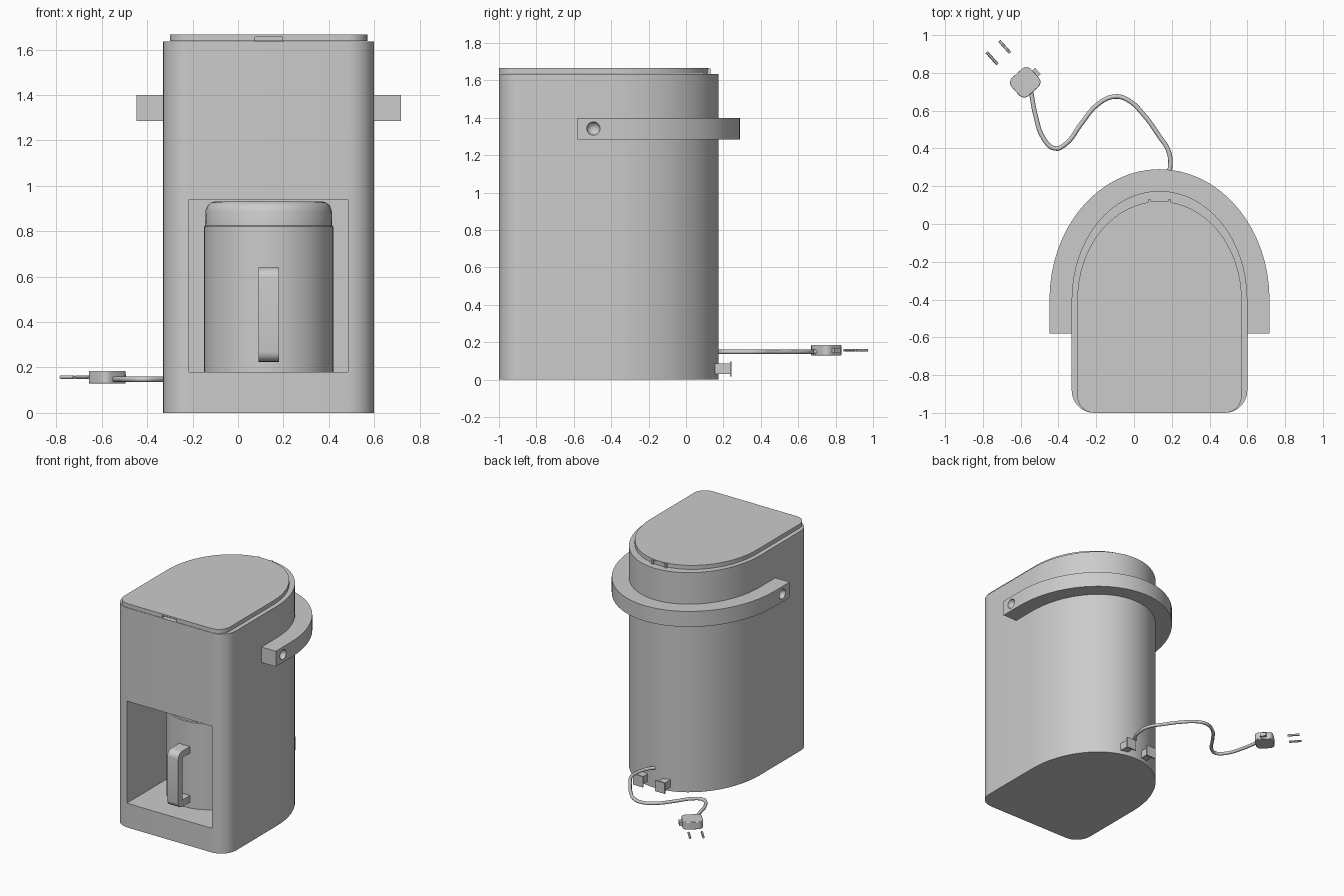
import bpy, bmesh
from math import sin, cos, pi, radians
from mathutils import Vector, Matrix

if "Cube" in bpy.data.objects:
    bpy.data.objects.remove(bpy.data.objects["Cube"])

CX = 0.135  # centre line of the machine


def finish(name, bm, smooth=True):
    bmesh.ops.recalc_face_normals(bm, faces=bm.faces)
    me = bpy.data.meshes.new(name)
    bm.to_mesh(me)
    bm.free()
    ob = bpy.data.objects.new(name, me)
    bpy.context.collection.objects.link(ob)
    if smooth:
        select(ob)
        bpy.ops.object.shade_smooth_by_angle(angle=radians(30))
    return ob


def select(ob):
    bpy.ops.object.select_all(action='DESELECT')
    ob.select_set(True)
    bpy.context.view_layer.objects.active = ob


def prism(name, pts, lo, hi, axis='z', smooth=True):
    """Extrude a 2D outline: (x, y) along z, or (y, z) along x."""
    bm = bmesh.new()
    put = (lambda a, b, c: (a, b, c)) if axis == 'z' else (lambda a, b, c: (c, a, b))
    low = [bm.verts.new(put(a, b, lo)) for a, b in pts]
    top = [bm.verts.new(put(a, b, hi)) for a, b in pts]
    bm.faces.new(low)
    bm.faces.new(top)
    for i in range(len(pts)):
        j = (i + 1) % len(pts)
        bm.faces.new((low[i], low[j], top[j], top[i]))
    return finish(name, bm, smooth)


def box(name, lo, hi):
    return prism(name, [(lo[0], lo[1]), (hi[0], lo[1]), (hi[0], hi[1]), (lo[0], hi[1])],
                 lo[2], hi[2], smooth=False)


def arc(cx, cy, rx, ry, a0, a1, n):
    return [(cx + rx * cos(radians(a0 + (a1 - a0) * i / n)),
             cy + ry * sin(radians(a0 + (a1 - a0) * i / n))) for i in range(n + 1)]


def d_outline(w, back, r):
    """Rounded front corners, straight sides, elliptical back."""
    return (arc(CX - w + r, -1 + r, r, r, 180, 270, 8) + arc(CX + w - r, -1 + r, r, r, 270, 360, 8)
            + arc(CX, -0.4, w, back + 0.4, 0, 180, 32))


def cut(ob, cutter):
    m = ob.modifiers.new("cut", 'BOOLEAN')
    m.operation, m.solver, m.object = 'DIFFERENCE', 'EXACT', cutter
    select(ob)
    bpy.ops.object.modifier_apply(modifier=m.name)
    bpy.data.objects.remove(cutter)


def bevel(ob, width, segments=3):
    m = ob.modifiers.new("bevel", 'BEVEL')
    m.width, m.segments = width, segments


# housing with the jug bay
body = prism("body", d_outline(0.465, 0.175, 0.12), 0, 1.635)
cut(body, box("bay_cutter", (-0.215, -1.2, 0.18), (0.485, -0.22, 0.94)))

# lid with finger notch and hinge
lid = prism("lid", d_outline(0.435, 0.12, 0.09), 1.637, 1.667)
cut(lid, box("notch_cutter", (CX - 0.06, -1.1, 1.6), (CX + 0.06, -0.97, 1.655)))
for s in (-1, 1):
    x = CX + s * 0.053
    box("hinge_knuckle", (x - 0.009, 0.09, 1.635), (x + 0.009, 0.13, 1.663))
box("hinge_bar", (CX - 0.045, 0.1, 1.635), (CX + 0.045, 0.12, 1.66))

# carrying handle wrapped round the back, with a dimple at each end
outer = [(CX + 0.5825, -0.58)] + arc(CX, -0.4, 0.5825, 0.69, 0, 180, 32) + [(CX - 0.5825, -0.58)]
inner = [(CX - 0.464, -0.58)] + arc(CX, -0.4, 0.464, 0.574, 180, 0, 32) + [(CX + 0.464, -0.58)]
carry = prism("carry_handle", outer + inner, 1.285, 1.40)
for s in (-1, 1):
    bm = bmesh.new()
    bmesh.ops.create_uvsphere(bm, u_segments=16, v_segments=8, radius=0.036,
                              matrix=Matrix.Translation((CX + s * 0.5825, -0.495, 1.3425))
                              @ Matrix.Rotation(pi / 2, 4, 'Y'))
    cut(carry, finish("dimple_cutter", bm, False))

# jug, turned from a profile
profile = [(0, 0.181), (0.285, 0.181), (0.285, 0.82), (0.28, 0.825), (0.278, 0.89),
           (0.27, 0.912), (0.255, 0.926), (0.235, 0.932), (0, 0.932)]
bm = bmesh.new()
vs = [bm.verts.new((CX + r, -0.54, z)) for r, z in profile]
es = [bm.edges.new(p) for p in zip(vs, vs[1:])]
bmesh.ops.spin(bm, geom=vs + es, cent=(CX, -0.54, 0), axis=(0, 0, 1), angle=2 * pi, steps=40)
bmesh.ops.remove_doubles(bm, verts=bm.verts, dist=1e-5)
finish("jug", bm)

# jug handle, a rounded C seen from the side
yf, yb, z0, z1, t, r = -0.96, -0.815, 0.225, 0.64, 0.05, 0.045
grip = ([(yb, z1)] + arc(yf + r, z1 - r, r, r, 90, 180, 5) + arc(yf + r, z0 + r, r, r, 180, 270, 5)
        + [(yb, z0), (yb, z0 + t), (yf + t, z0 + t), (yf + t, z1 - t), (yb, z1 - t)])
prism("jug_handle", grip, 0.09, 0.18, 'x')

# cord wrap pegs on the back
for s in (-1, 1):
    x = CX + s * 0.09
    box("cord_peg", (x - 0.028, 0.14, 0.03), (x + 0.028, 0.236, 0.086))
    box("cord_peg_plate", (x - 0.04, 0.234, 0.016), (x + 0.04, 0.244, 0.096))

# power cord
path = [(0.13, 0.16), (0.17, 0.22), (0.19, 0.29), (0.185, 0.38), (0.13, 0.47), (0.05, 0.58),
        (-0.03, 0.655), (-0.10, 0.675), (-0.19, 0.635), (-0.28, 0.53), (-0.36, 0.425),
        (-0.42, 0.40), (-0.48, 0.455), (-0.52, 0.57), (-0.545, 0.70)]
cu = bpy.data.curves.new("power_cord", 'CURVE')
cu.dimensions, cu.bevel_depth, cu.bevel_resolution, cu.use_fill_caps = '3D', 0.012, 2, True
sp = cu.splines.new('BEZIER')
sp.resolution_u = 5
sp.bezier_points.add(len(path) - 1)
for p, (x, y) in zip(sp.bezier_points, path):
    p.co = (x, y, 0.148)
    p.handle_left_type = p.handle_right_type = 'AUTO'
bpy.context.collection.objects.link(bpy.data.objects.new("power_cord", cu))

# plug, its side button and two prongs
turn = Matrix.Translation((-0.576, 0.75, 0.157)) @ Matrix.Rotation(radians(42), 4, 'Z')
c = 0.035
outline = (arc(0.07 - c, 0.065 - c, c, c, 0, 90, 4) + arc(c - 0.07, 0.065 - c, c, c, 90, 180, 4)
           + arc(c - 0.07, c - 0.065, c, c, 180, 270, 4) + arc(0.07 - c, c - 0.065, c, c, 270, 360, 4))
plug = prism("plug", outline, -0.028, 0.028)
plug.matrix_world = turn
bevel(plug, 0.004, 2)
button = box("plug_button", (0.06, -0.022, -0.015), (0.09, 0.022, 0.012))
button.matrix_world = turn
for x in (-0.045, 0.045):
    bm = bmesh.new()
    bmesh.ops.create_cone(bm, cap_ends=True, segments=12, radius1=0.008, radius2=0.008, depth=0.085,
                          matrix=turn @ Matrix.Translation((x, 0.212, 0))
                          @ Matrix.Rotation(pi / 2, 4, 'X'))
    finish("plug_prong", bm)
